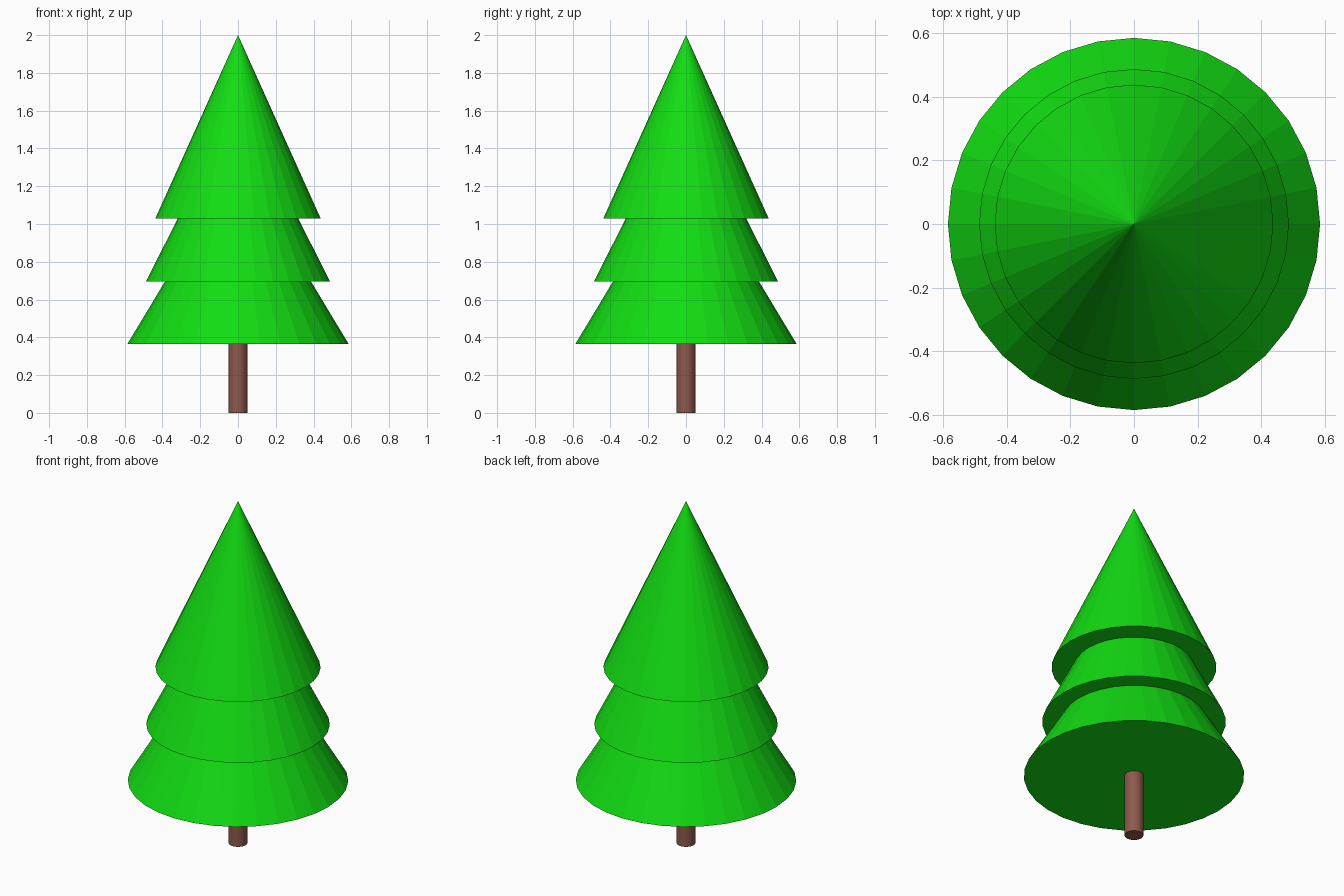
import bpy

if "Cube" in bpy.data.objects:
    bpy.data.objects.remove(bpy.data.objects["Cube"])

SIDES = 32
TIER_HEIGHT = 0.971


def material(name, color):
    mat = bpy.data.materials.new(name)
    mat.diffuse_color = (*color, 1.0)
    mat.use_nodes = True
    mat.node_tree.nodes["Principled BSDF"].inputs["Base Color"].default_value = mat.diffuse_color
    return mat


def add_cone(name, radius_bottom, radius_top, z_bottom, height, mat):
    bpy.ops.mesh.primitive_cone_add(
        vertices=SIDES, radius1=radius_bottom, radius2=radius_top,
        depth=height, location=(0, 0, z_bottom + height / 2))
    obj = bpy.context.object
    obj.name = name
    obj.data.materials.append(mat)
    return obj


green = material("needles", (0.006, 0.72, 0.006))
brown = material("bark", (0.27, 0.098, 0.072))

# Trunk, running a little way up into the lowest tier
add_cone("trunk", 0.05, 0.05, 0.0, 0.5, brown)

# Three overlapping foliage cones of equal height, narrowing upward
tiers = [("lower_foliage", 0.585, 0.366),
         ("middle_foliage", 0.487, 0.695),
         ("upper_foliage", 0.438, 1.029)]
for name, radius, z in tiers:
    add_cone(name, radius, 0.0, z, TIER_HEIGHT, green)
